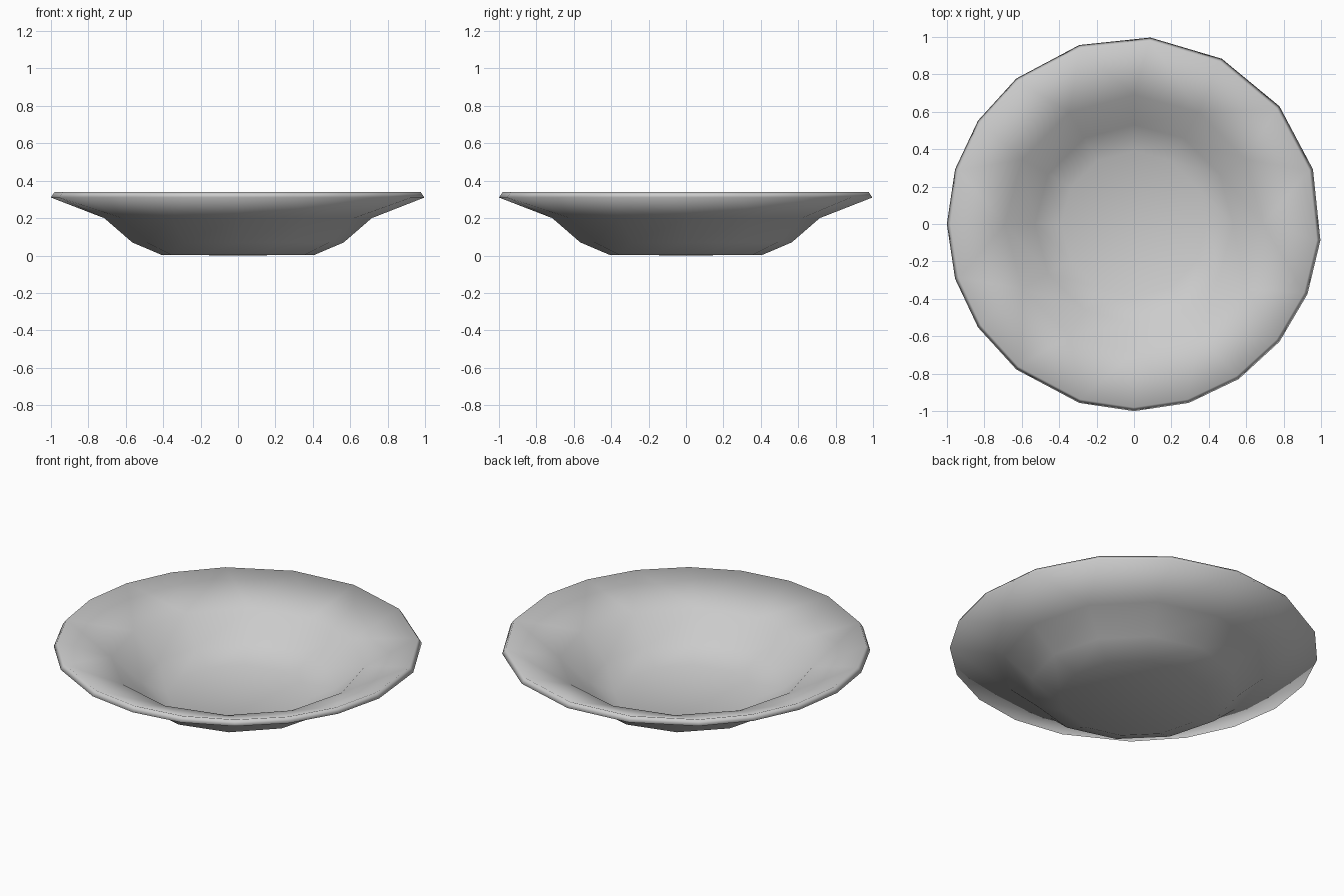
import bpy, bmesh, math

if "Cube" in bpy.data.objects:
    bpy.data.objects.remove(bpy.data.objects["Cube"])

# angles (degrees) of the irregular rim corners
RIM = [0, 17, 39, 62, 85, 107, 129, 146.5, 163, 180, 197, 213.5, 231,
       253, 270, 287, 304, 321, 338, 355]
RIM = RIM[1:]
EVEN = [i * 360 / 12 for i in range(12)]

# (radius, height, corner angles) from underside centre, over the rim, to inner floor
PROFILE = [
    (0.41, 0.004, EVEN), (0.565, 0.07, EVEN), (0.715, 0.20, EVEN),
    (1.00, 0.31, RIM), (0.98, 0.34, RIM),
    (0.69, 0.23, EVEN), (0.53, 0.09, EVEN), (0.39, 0.03, EVEN),
]

bm = bmesh.new()


def ring(r, z, angles):
    return [bm.verts.new((r * math.cos(math.radians(a)),
                          r * math.sin(math.radians(a)), z)) for a in angles]


def stitch(a, aa, b, ba):
    """Join two rings, quads when counts match, otherwise triangles by angle."""
    n, m = len(a), len(b)
    if n == m:
        for i in range(n):
            j = (i + 1) % n
            bm.faces.new((a[i], a[j], b[j], b[i]))
        return
    ea = list(aa) + [aa[0] + 360]
    eb = list(ba) + [ba[0] + 360]
    i = j = 0
    while i < n or j < m:
        if j == m or (i < n and ea[i + 1] + ea[i] <= eb[j + 1] + eb[j]):
            bm.faces.new((a[i], a[(i + 1) % n], b[j % m]))
            i += 1
        else:
            bm.faces.new((a[i % n], b[(j + 1) % m], b[j]))
            j += 1


# shell of the dish
rings = [(ring(*p), p[2]) for p in PROFILE]
for (a, aa), (b, ba) in zip(rings, rings[1:]):
    stitch(a, aa, b, ba)

# underside and inner floor fans
for verts, z in ((rings[0][0], 0.0), (rings[-1][0], 0.022)):
    c = bm.verts.new((0, 0, z))
    for i in range(len(verts)):
        bm.faces.new((verts[i], verts[(i + 1) % len(verts)], c))

bmesh.ops.recalc_face_normals(bm, faces=bm.faces)
for f in bm.faces:
    f.smooth = True
mesh = bpy.data.meshes.new("dish")
bm.to_mesh(mesh)
bm.free()
dish = bpy.data.objects.new("dish", mesh)
bpy.context.collection.objects.link(dish)
